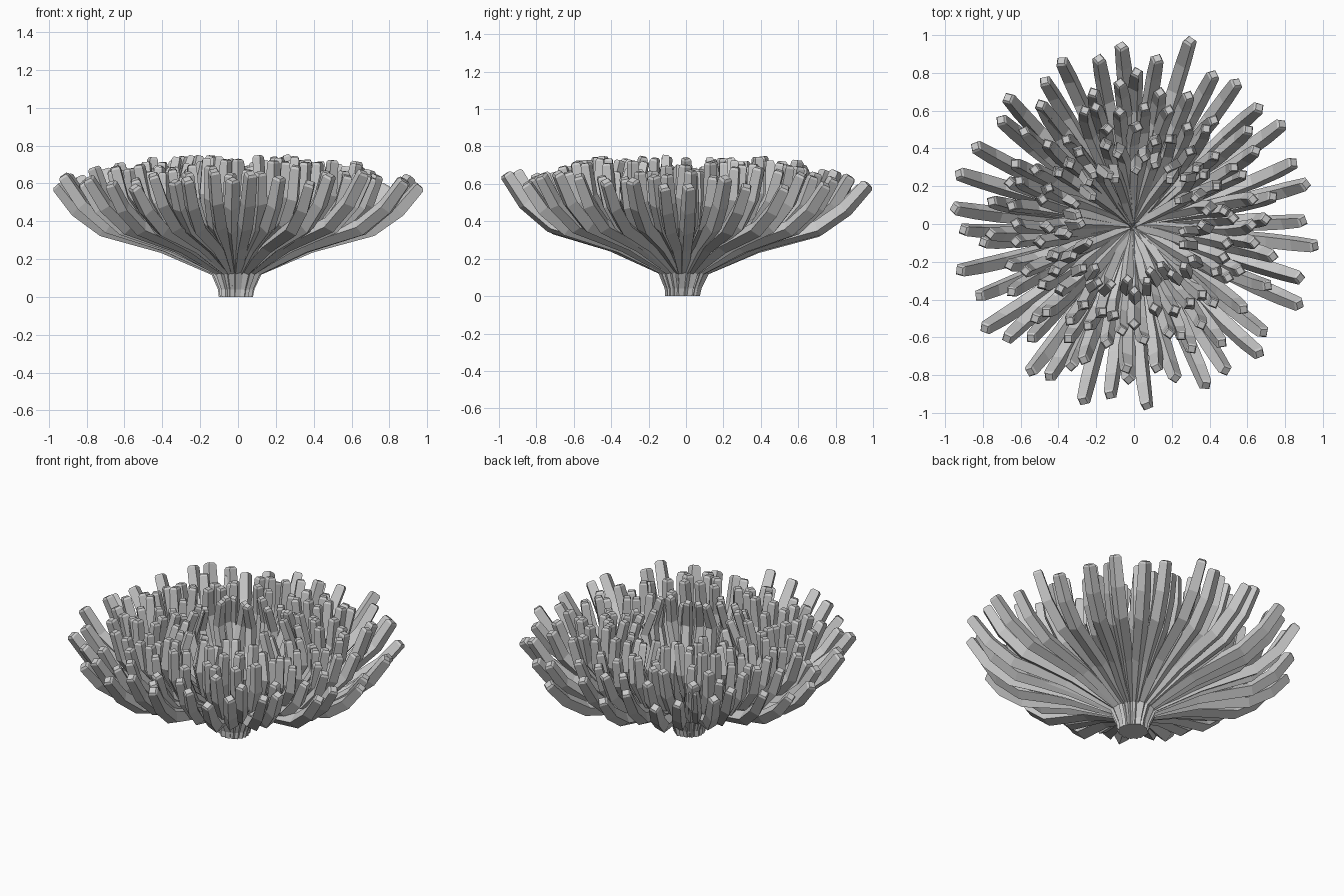
import bpy, bmesh, math, random
from mathutils import Vector

cube = bpy.data.objects.get("Cube")
if cube:
    bpy.data.objects.remove(cube)

random.seed(11)
ROOT = Vector((-0.01, -0.02, 0))

# Centre line (radius, height) of the innermost and outermost tentacles
INNER = [(.012, 0), (.016, .04), (.04, .14), (.16, .24), (.31, .39), (.36, .55), (.31, .72)]
OUTER = [(.07, 0), (.075, .04), (.115, .14), (.39, .267), (.71, .36), (.85, .46), (.95, .58)]
# Half diagonal of the square section along a tentacle
THICK = [.022, .023, .03, .038, .044, .043, .038]

# Tip directions (degrees) and reaches of the outer ring
ANGLES = [73, 62, 54, 43, 34, 21, 13, 1, -7, -18, -26, -40, -46, -58, -66,
          -75, -86, -92, -98, -106, -114, -119, -125, -132, -138, -145, -155,
          -165, -173, -178, 175, 171, 164, 154, 142, 135, 128, 122, 114,
          102, 94, 89, 82]
REACH = [1.01, .89, .92, .9, .94, .9, .93, .89, .96, .92, .97, .89, .95, .91, .93,
         .84, .96, .82, .91, .97, .82, .92, .95, .81, .9, .96, .9,
         .95, .8, .9, .95, .76, .96, .93, .89, .94, .8, .89, .94,
         .89, .94, .8, .88]


def add_tentacle(bm, angle, reach, lift, bend, roll):
    """Sweep a square section along a curved radial path and cap the tip."""
    t = (reach - INNER[-1][0]) / (OUTER[-1][0] - INNER[-1][0])
    path = []
    for i, ((r0, z0), (r1, z1)) in enumerate(zip(INNER, OUTER)):
        k = i / (len(INNER) - 1)
        r, z = max(r0 + (r1 - r0) * t, .005), z0 + (z1 - z0) * t
        a = angle - bend * (1 - k)
        path.append(Vector((r * math.cos(a), r * math.sin(a), z + lift * k ** 3))
                    + ROOT * (1 - k))
    slim = 0.78 + 0.22 * min(t, 1)
    sizes = [s * slim for s in THICK]
    # Short chamfer beyond the tip
    path.append(path[-1] + (path[-1] - path[-2]).normalized() * 0.012)
    sizes.append(sizes[-1] * 0.72)

    side = Vector((-math.sin(angle), math.cos(angle), 0))
    rings = []
    for i, p in enumerate(path):
        if i < 2:
            along = Vector((0, 0, 1))
        else:
            along = (path[min(i + 1, len(path) - 1)] - path[i - 1]).normalized()
        across = (side - along * side.dot(along)).normalized()
        up = along.cross(across)
        corners = [roll + q * math.pi / 2 for q in range(4)]
        rings.append([bm.verts.new(p + (across * math.cos(c) + up * math.sin(c)) * sizes[i])
                      for c in corners])
    for a, b in zip(rings, rings[1:]):
        for q in range(4):
            n = (q + 1) % 4
            bm.faces.new((a[q], a[n], b[n], b[q]))
    bm.faces.new(rings[0][::-1])
    bm.faces.new(rings[-1])


def build_ring(name, tips, lift_range, bend):
    """Make one object from a ring of tentacles given as (angle, reach)."""
    bm = bmesh.new()
    for angle, reach in tips:
        add_tentacle(bm, angle, reach, random.uniform(*lift_range),
                     random.uniform(-bend, bend), random.uniform(-0.45, 0.45))
    bmesh.ops.recalc_face_normals(bm, faces=bm.faces)
    mesh = bpy.data.meshes.new(name)
    bm.to_mesh(mesh)
    bm.free()
    bpy.context.collection.objects.link(bpy.data.objects.new(name, mesh))


def scattered(count, reach, spread):
    """Evenly spaced tips with small irregularities."""
    step = math.tau / count
    return [((i + random.uniform(-.35, .35)) * step,
             reach + random.uniform(-spread, spread)) for i in range(count)]


build_ring("outer_tentacles", [(math.radians(a), r) for a, r in zip(ANGLES, REACH)],
           (-.015, .07), .05)
build_ring("upper_tentacles", scattered(26, .74, .05), (.0, .06), .08)
build_ring("middle_tentacles", scattered(34, .61, .05), (-.01, .06), .12)
build_ring("lower_middle_tentacles", scattered(32, .48, .05), (-.03, .05), .18)
build_ring("inner_tentacles", scattered(36, .32, .07), (-.06, .02), .4)
